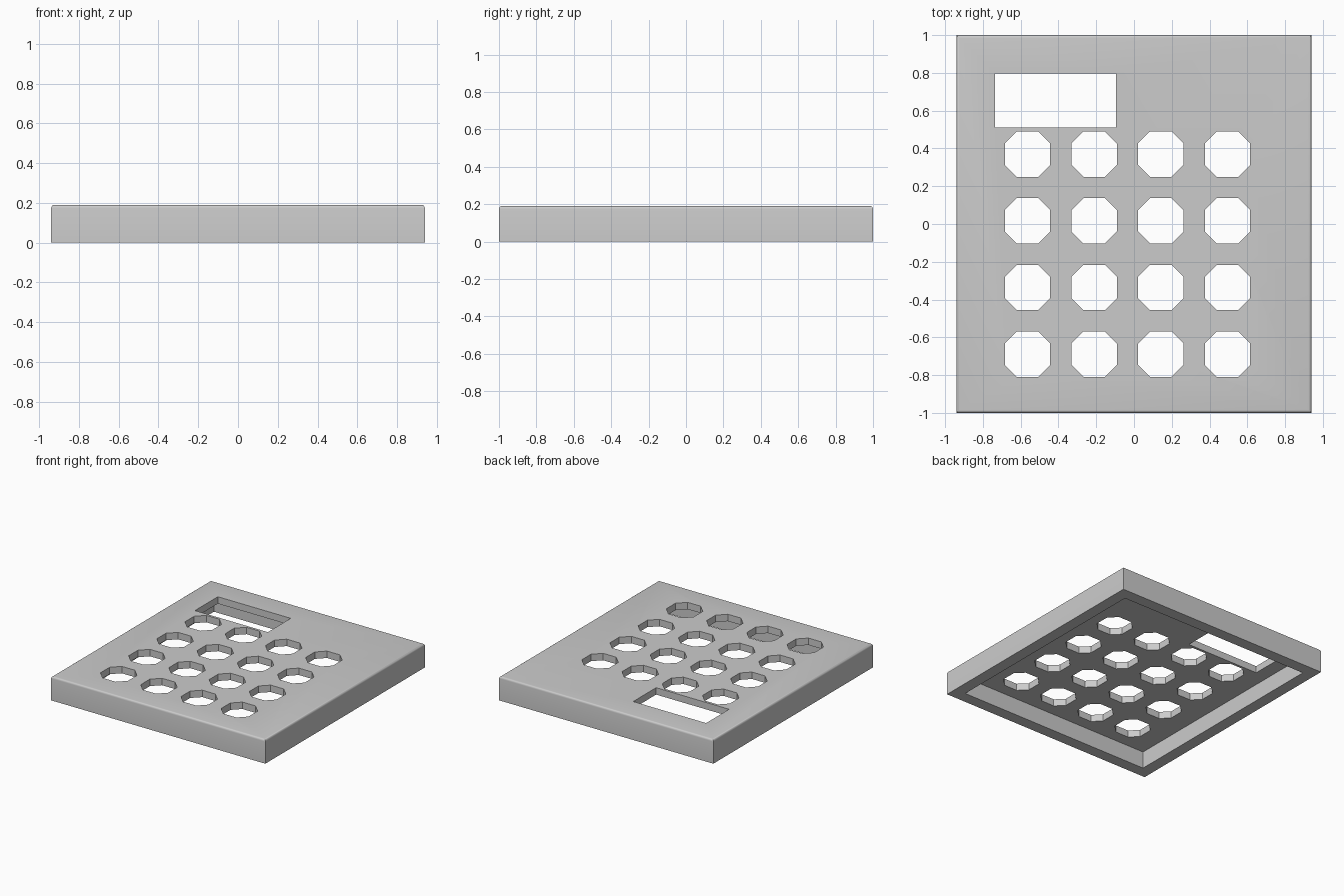
import bpy
import bmesh

if "Cube" in bpy.data.objects:
    bpy.data.objects.remove(bpy.data.objects["Cube"], do_unlink=True)

WIDTH, LENGTH, HEIGHT = 1.88, 2.0, 0.19
WALL, PLATE = 0.094, 0.055
EDGE = 0.016

grey = bpy.data.materials.new("plain grey")
grey.use_nodes = True
colour = (0.6, 0.6, 0.6, 1)
grey.diffuse_color = colour
grey.node_tree.nodes["Principled BSDF"].inputs["Base Color"].default_value = colour


def rectangle(x0, x1, y0, y1):
    return [(x0, y0), (x1, y0), (x1, y1), (x0, y1)]


def octagon(cx, cy, r, f):
    """Outline with half width r and half flat side f."""
    pts = [(f, -r), (r, -f), (r, f), (f, r), (-f, r), (-r, f), (-r, -f), (-f, -r)]
    return [(cx + x, cy + y) for x, y in pts]


def prisms(name, outlines, z0, z1):
    """Extrude each outline from z0 to z1 into one object."""
    bm = bmesh.new()
    for outline in outlines:
        face = bm.faces.new([bm.verts.new((x, y, z0)) for x, y in outline])
        top = bmesh.ops.extrude_face_region(bm, geom=[face])["geom"]
        verts = [v for v in top if isinstance(v, bmesh.types.BMVert)]
        bmesh.ops.translate(bm, verts=verts, vec=(0, 0, z1 - z0))
    bmesh.ops.recalc_face_normals(bm, faces=bm.faces)
    mesh = bpy.data.meshes.new(name)
    bm.to_mesh(mesh)
    bm.free()
    obj = bpy.data.objects.new(name, mesh)
    bpy.context.collection.objects.link(obj)
    mesh.materials.append(grey)
    return obj


def cut(target, cutter):
    cutter.hide_render = True
    mod = target.modifiers.new(cutter.name, "BOOLEAN")
    mod.operation, mod.solver, mod.object = "DIFFERENCE", "EXACT", cutter
    bpy.context.view_layer.objects.active = target
    bpy.ops.object.modifier_apply(modifier=mod.name)
    bpy.data.objects.remove(cutter, do_unlink=True)


# Outer case with softened top edges
hw, hl = WIDTH / 2, LENGTH / 2
case = prisms("keypad_case", [rectangle(-hw, hw, -hl, hl)], 0, HEIGHT)
bm = bmesh.new()
bm.from_mesh(case.data)
top_edges = [e for e in bm.edges if all(v.co.z > HEIGHT / 2 for v in e.verts)]
bmesh.ops.bevel(bm, geom=top_edges, offset=EDGE, segments=4, profile=0.5, affect="EDGES")
bm.to_mesh(case.data)
bm.free()

# Hollow underside
iw, il = hw - WALL, hl - WALL
cut(case, prisms("hollow", [rectangle(-iw, iw, -il, il)], -0.1, HEIGHT - PLATE))

# Display window and four by four button holes
openings = [rectangle(-0.735, -0.095, 0.51, 0.797)]
for col in range(4):
    for row in range(4):
        openings.append(octagon(-0.564 + 0.353 * col, 0.37 - 0.353 * row, 0.12, 0.057))
cut(case, prisms("openings", openings, HEIGHT - PLATE - 0.05, HEIGHT + 0.1))

# Smooth rounded edges, crisp corners
bpy.ops.object.select_all(action="DESELECT")
case.select_set(True)
bpy.context.view_layer.objects.active = case
bpy.ops.object.shade_smooth_by_angle(angle=0.6)
